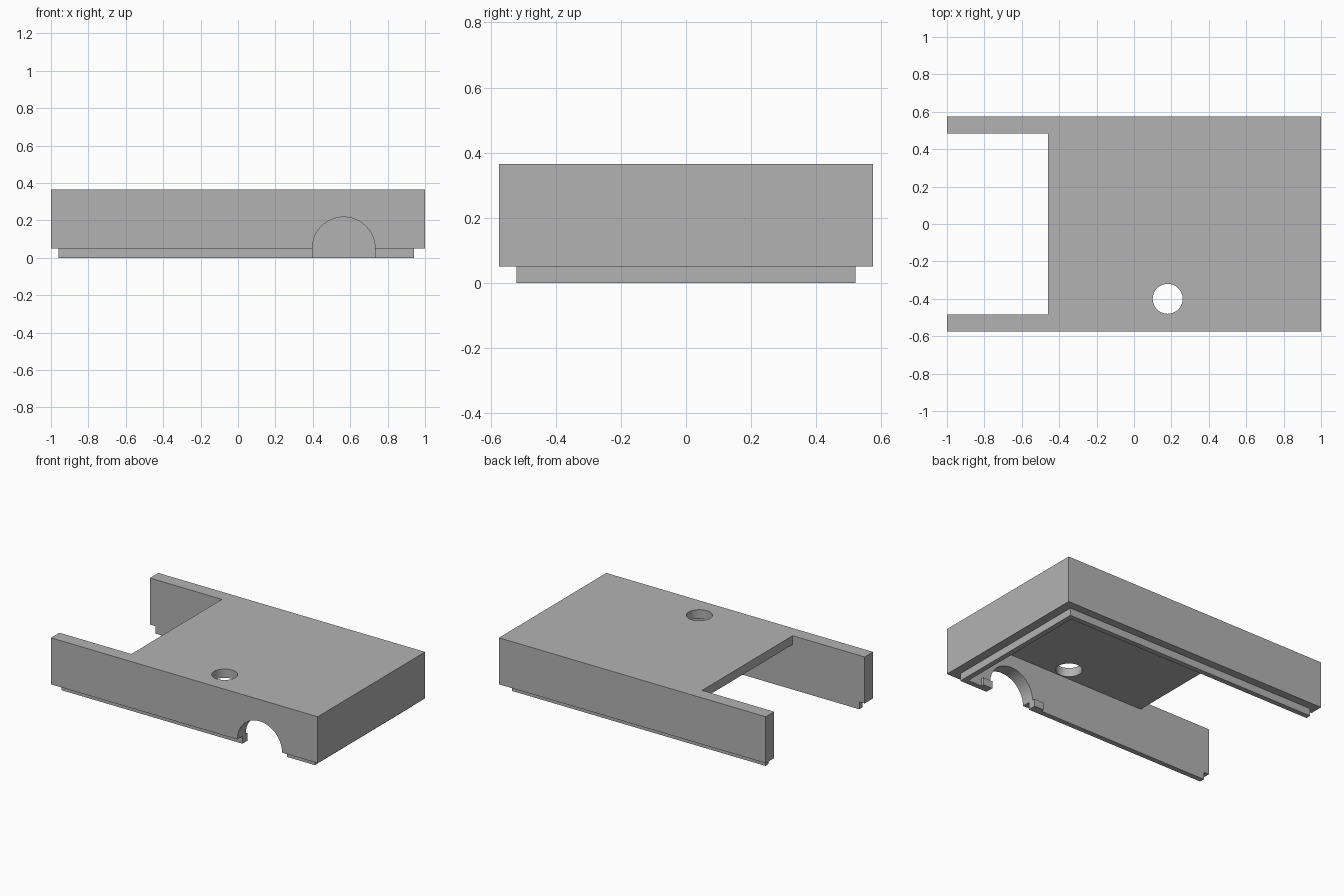
import bpy

default = bpy.data.objects.get("Cube")
if default:
    bpy.data.objects.remove(default, do_unlink=True)

grey = bpy.data.materials.new("plain grey")
grey.use_nodes = True
colour = (0.45, 0.45, 0.45, 1)
grey.diffuse_color = colour
for node in grey.node_tree.nodes:
    if node.type == 'BSDF_PRINCIPLED':
        node.inputs["Base Color"].default_value = colour


def box(name, low, high):
    """Box between two opposite corners."""
    bpy.ops.mesh.primitive_cube_add(size=1)
    ob = bpy.context.object
    ob.name = name
    ob.location = [(a + b) / 2 for a, b in zip(low, high)]
    ob.scale = [b - a for a, b in zip(low, high)]
    bpy.ops.object.transform_apply(location=True, scale=True)
    ob.data.materials.append(grey)
    return ob


def cylinder(name, radius, depth, location, tilt=0):
    bpy.ops.mesh.primitive_cylinder_add(vertices=64, radius=radius, depth=depth,
                                        location=location, rotation=(tilt, 0, 0))
    ob = bpy.context.object
    ob.name = name
    ob.data.materials.append(grey)
    return ob


def cut(target, cutters):
    """Subtract every cutter from the target and smooth the round walls."""
    bpy.ops.object.select_all(action='DESELECT')
    bpy.context.view_layer.objects.active = target
    target.select_set(True)
    for cutter in cutters:
        mod = target.modifiers.new("cut", 'BOOLEAN')
        mod.operation = 'DIFFERENCE'
        mod.solver = 'EXACT'
        mod.object = cutter
        bpy.ops.object.modifier_apply(modifier=mod.name)
    bpy.ops.object.shade_smooth_by_angle(angle=0.5)


BOTTOM, TOP = 0.05, 0.365
ROOF_UNDER = 0.305
INNER_X, INNER_Y = 0.905, 0.485
ARCH_X, ARCH_R = 0.565, 0.168

# Cutters: room inside, open bay, round roof hole, arched side opening
cavity = box("cavity_cutter", (-1.2, -INNER_Y, -0.2), (INNER_X, INNER_Y, ROOF_UNDER))
bay = box("bay_cutter", (-1.2, -INNER_Y, -0.2), (-0.46, INNER_Y, 0.6))
hole = cylinder("hole_cutter", 0.08, 0.4, (0.18, -0.4, TOP))
arch = cylinder("arch_cutter", ARCH_R, 0.4, (ARCH_X, -0.55, BOTTOM), 1.5708)
slot = box("slot_cutter", (ARCH_X - ARCH_R, -0.75, -0.2),
           (ARCH_X + ARCH_R, -0.35, BOTTOM + 0.002))
cutters = [cavity, bay, hole, arch, slot]

# Main shell with walls and roof
shell = box("shell", (-1, -0.575, BOTTOM), (1, 0.575, TOP))
cut(shell, [cavity, bay, hole, arch])

# Thin locating lip below the walls
lip = box("lip", (-0.96, -0.52, 0), (0.94, 0.52, BOTTOM))
cut(lip, [cavity, slot])

# Small blocks on the inner wall beside the arch
for side, name in ((-1, "right_arch_block"), (1, "left_arch_block")):
    near, far = ARCH_X + side * ARCH_R, ARCH_X + side * (ARCH_R + 0.07)
    box(name, (min(near, far), -INNER_Y, 0), (max(near, far), -0.465, BOTTOM))

for cutter in cutters:
    bpy.data.objects.remove(cutter, do_unlink=True)
